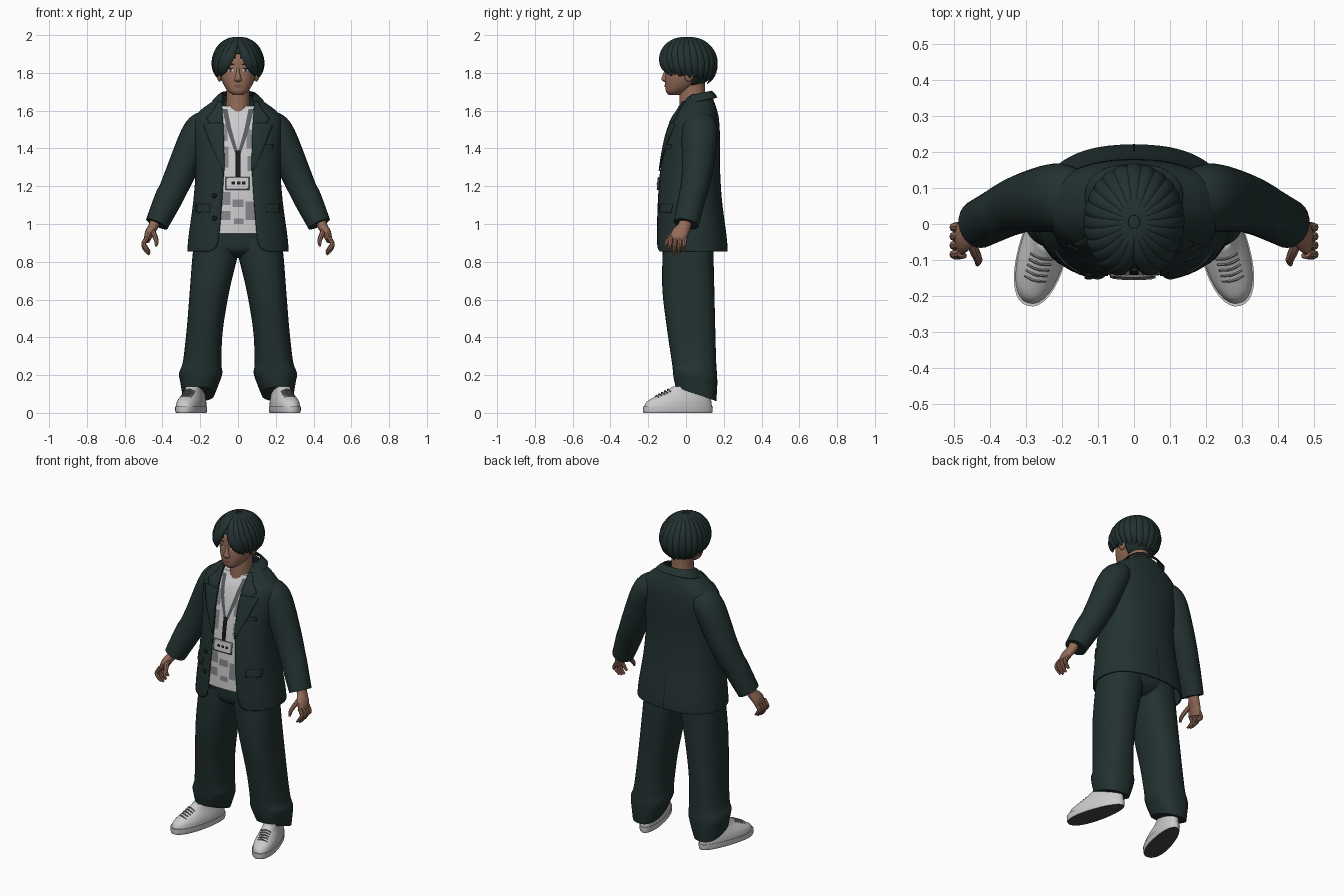
import bpy, bmesh
from math import sin, cos, pi, asin, copysign, radians
from mathutils import Vector, Matrix

if "Cube" in bpy.data.objects:
    bpy.data.objects.remove(bpy.data.objects["Cube"])


def material(name, *rgb):
    m = bpy.data.materials.new(name)
    m.use_nodes = True
    m.diffuse_color = (*rgb, 1)
    m.node_tree.nodes["Principled BSDF"].inputs["Base Color"].default_value = (*rgb, 1)
    return m


CLOTH = material("dark green cloth", .016, .031, .030)
SKIN = material("skin", .30, .15, .10)
WHITE = material("off white", .60, .60, .61)
GREY = material("print grey", .24, .24, .26)
STRAP = material("strap grey", .10, .11, .12)
SOLE = material("sole grey", .06, .06, .07)
BLACK = material("near black", .008, .010, .010)
LIP = material("lip", .22, .085, .07)
Y = Vector((0, 1, 0))


def resample(rows, k=5):
    """Smooth spline through rows of numbers."""
    out, n = [], len(rows)
    for i in range(n - 1):
        p = (rows[max(i - 1, 0)], rows[i], rows[i + 1], rows[min(i + 2, n - 1)])
        for j in range(k):
            t = j / k
            out.append([.5 * (2 * b + (c - a) * t + (2 * a - 5 * b + 4 * c - d) * t * t
                              + (3 * b - a - 3 * c + d) * t ** 3) for a, b, c, d in zip(*p)])
    return out + [list(rows[-1])]


def build(name, rings, mat, closed=True, thick=0, matrix=None):
    """Bridge rings of points into one object."""
    bm = bmesh.new()
    vs = [[bm.verts.new(p) for p in r] for r in rings]
    m = len(vs[0])
    for r0, r1 in zip(vs, vs[1:]):
        for j in range(m if closed else m - 1):
            k = (j + 1) % m
            bm.faces.new((r0[j], r0[k], r1[k], r1[j]))
    if closed:
        bm.faces.new(vs[0][::-1])
        bm.faces.new(vs[-1])
        bmesh.ops.recalc_face_normals(bm, faces=bm.faces)
    if matrix:
        bm.transform(matrix)
    return finish(name, bm, mat, thick)


def finish(name, bm, mat, thick=0):
    bm.normal_update()
    for f in bm.faces:
        f.smooth = True
    for e in bm.edges:
        if len(e.link_faces) == 2 and e.calc_face_angle(0) > .75:
            e.smooth = False
    me = bpy.data.meshes.new(name)
    bm.to_mesh(me)
    bm.free()
    me.materials.append(mat)
    ob = bpy.data.objects.new(name, me)
    bpy.context.scene.collection.objects.link(ob)
    if thick:
        mod = ob.modifiers.new("thickness", "SOLIDIFY")
        mod.thickness = thick
    return ob


def ring(z, a, yf, yb, n=2.4, cx=0, tilt=0, t0=0, steps=36):
    """Horizontal superellipse, starting at the front; t0 leaves a front gap."""
    cy, b, pts = (yf + yb) / 2, (yb - yf) / 2, []
    for i in range(steps + (1 if t0 else 0)):
        t = t0 + (2 * pi - 2 * t0) * i / steps
        x = a * copysign(abs(sin(t)) ** (2 / n), sin(t))
        y = -b * copysign(abs(cos(t)) ** (2 / n), cos(t))
        pts.append(Vector((cx + x, cy + y, z + tilt * y)))
    return pts


def tube(name, pts, mat, ref=Y, k=4, steps=14):
    """Sweep an ellipse along x, y, z, ru, rv points; rv lies along ref."""
    rows, rings = resample(pts, k), []
    ps = [Vector(r[:3]) for r in rows]
    for i, p in enumerate(ps):
        t = (ps[min(i + 1, len(ps) - 1)] - ps[max(i - 1, 0)]).normalized()
        v = ref(p) if callable(ref) else ref
        v = (v - t * v.dot(t)).normalized()
        u = v.cross(t)
        rings.append([p + u * rows[i][3] * cos(q) + v * rows[i][4] * sin(q)
                      for q in (2 * pi * j / steps for j in range(steps))])
    return build(name, rings, mat)


def surface(rows, n=2.4, side=-1):
    """Depth of a lofted body's front or back at x, z."""
    def f(x, z, off):
        z = min(max(z, rows[0][0]), rows[-1][0])
        for r, s in zip(rows, rows[1:]):
            if z <= s[0]:
                break
        t = (z - r[0]) / (s[0] - r[0])
        a, yf, yb = (r[i] + (s[i] - r[i]) * t for i in (1, 2, 3))
        d = max(0, 1 - abs(x / a) ** n) ** (1 / n)
        return (yf + yb) / 2 + side * (d * (yb - yf) / 2 + off)
    return f


def patch(name, surf, rows, mat, off=.004, s=1, thick=0, cols=6, sub=5):
    """Thin plate hugging a surface; rows of z, x0, x1 going up."""
    if s < 0:
        rows = [(z, -b, -a) for z, a, b in rows]
    rings = []
    for i, (p, q) in enumerate(zip(rows, rows[1:])):
        for j in range(sub + (i == len(rows) - 2)):
            z, a, b = (u + (v - u) * j / sub for u, v in zip(p, q))
            xs = [a + (b - a) * c / cols for c in range(cols + 1)]
            rings.append([Vector((x, surf(x, z, off), z)) for x in xs])
    return build(name, rings, mat, closed=False, thick=thick)


def ball(name, loc, radii, mat):
    bm = bmesh.new()
    bmesh.ops.create_uvsphere(bm, u_segments=16, v_segments=10, radius=1)
    bm.transform(Matrix.Translation(loc) @ Matrix.Diagonal((*radii, 1)))
    return finish(name, bm, mat)


SIDES = ((1, "left"), (-1, "right"))

# Jacket body: z, half width, front, back, half gap
coat = resample([(.855, .268, -.160, .220, .15), (.88, .267, -.162, .220, .115),
                 (.95, .260, -.162, .213, .10), (1.13, .236, -.155, .190, .085),
                 (1.30, .225, -.140, .180, .075), (1.45, .235, -.113, .180, .078),
                 (1.55, .235, -.080, .175, .080), (1.60, .200, -.050, .165, .085),
                 (1.64, .148, -.030, .152, .085), (1.68, .090, -.005, .137, .080)])
build("jacket_body", [ring(z, a, f, b, t0=asin(min(.98, g / a) ** 1.2), steps=56)
                      for z, a, f, b, g in coat], CLOTH, closed=False, thick=.008)
collar = [(1.652, .136, -.02, .166), (1.675, .114, -.01, .152), (1.692, .092, 0, .138)]
build("jacket_collar", [ring(*r, tilt=.2, t0=.95) for r in resample(collar)], CLOTH,
      closed=False, thick=.006)
front, back = surface(coat), surface(coat, side=1)

# Shirt and its blocky print
shirt = [[z, a - .016, f + .016, b - .016] for z, a, f, b, g in coat if .93 < z < 1.632]
build("shirt", [ring(*r) for r in shirt], WHITE)
chest = surface(shirt)
for z, x, h, w in ((1.40, .045, .10, .04), (1.28, .05, .08, .03), (1.30, -.08, .11, .03),
                   (1.44, -.08, .09, .025), (1.10, -.09, .07, .05), (1.02, -.10, .05, .06),
                   (1.02, .04, .10, .05), (1.09, -.03, .04, .06), (1.00, -.02, .03, .05)):
    patch("shirt_print", chest, [(z, x, x + w), (z + h, x, x + w)], GREY, .002)

# Lanyard and badge
for s, side in SIDES:
    patch(side + "_lanyard_strap", chest, [(1.365, -.004, .012), (1.5, .034, .058),
                                           (1.61, .056, .083)], STRAP, .005, s)
patch("lanyard_clip", chest, [(1.24, -.013, .013), (1.39, -.013, .013)], BLACK, .012)
patch("badge", chest, [(1.18, -.066, .060), (1.25, -.066, .060)], GREY, .018, thick=.006)
patch("badge_card", chest, [(1.187, -.058, .052), (1.243, -.058, .052)], WHITE, .020)
for x in (-.035, -.005, .022):
    patch("badge_mark", chest, [(1.21, x, x + .018), (1.225, x, x + .018)], BLACK, .022)

for s, side in SIDES:
    # Lapels and pockets
    patch(side + "_lapel", front, [(1.28, .072, .080), (1.42, .074, .145), (1.525, .078, .185),
                                   (1.535, .078, .150)], CLOTH, .007, s, .004)
    patch(side + "_collar_leaf", front, [(1.535, .080, .150), (1.56, .080, .168),
                                         (1.61, .084, .125), (1.65, .085, .108)],
          CLOTH, .008, s, .004)
    patch(side + "_pocket_flap", front, [(1.06, .150, .222), (1.105, .150, .222)],
          CLOTH, .008, s, .005)

    # Sleeve and hand
    def arm(name, pts, mat, **kw):
        return tube(side + name, [(p[0] * s, *p[1:]) for p in pts], mat, **kw)
    arm("_sleeve", [(.15, .07, 1.545, .055, .075), (.185, .072, 1.52, .078, .09),
                    (.225, .072, 1.46, .084, .095), (.30, .06, 1.28, .080, .082),
                    (.345, .043, 1.18, .074, .076), (.37, .03, 1.13, .074, .072),
                    (.43, 0, 1.0, .062, .068)], CLOTH, steps=24)
    arm("_palm", [(.435, 0, 1.03, .030, .034), (.447, -.008, .99, .026, .034),
                  (.470, -.032, .95, .024, .045), (.482, -.046, .912, .016, .042)], SKIN)
    for i in range(4):
        y, e = -.084 + .025 * i, .012 * abs(i - 1.3)
        arm("_finger", [(.480, y + .004, .93, .012, .012), (.500, y, .895, .012, .012),
                        (.490, y - .004, .860 + e, .011, .011),
                        (.468, y - .004, .834 + e, .006, .007)], SKIN, steps=8)
    arm("_thumb", [(.458, -.030, .975, .014, .016), (.444, -.070, .945, .014, .014),
                   (.432, -.098, .91, .012, .012), (.434, -.112, .882, .006, .006)],
        SKIN, steps=8)

    # Trouser leg: z, inner, outer, front, back, hem slope
    leg = [(.10, .125, .295, -.055, .160, -.35), (.16, .100, .305, -.066, .165, -.25),
           (.21, .083, .312, -.070, .165, -.15), (.27, .088, .292, -.076, .160, -.05),
           (.44, .080, .272, -.100, .155, 0), (.65, .045, .255, -.125, .150, 0),
           (.84, .000, .240, -.124, .146, 0), (.92, -.01, .225, -.120, .150, 0)]
    build(side + "_trouser_leg", [ring(z, (o - i) / 2, f, b, cx=s * (i + o) / 2, tilt=k)
                                  for z, i, o, f, b, k in resample(leg)], CLOTH)

    # Shoe, turned outward
    place = Matrix.Translation((.243 * s, -.04, 0)) @ Matrix.Rotation(.27 * s, 4, "Z")

    def shoe(name, rows):
        rings = [ring(*r, n=2.2) for r in resample(rows, 4)]
        for p in (p for r in rings for p in r):
            p.x *= 1 - .7 * p.y
        return build(side + name, rings, WHITE, matrix=place)
    sole = shoe("_shoe_sole", [(0, .062, -.190, .184), (.01, .066, -.193, .187),
                               (.035, .067, -.194, .188)])
    sole.data.materials.append(SOLE)
    for f in sole.data.polygons:
        f.material_index = int(f.normal.z < -.6)
    shoe("_shoe_upper", [(.03, .064, -.188, .184), (.06, .061, -.172, .180),
                         (.085, .054, -.130, .175), (.11, .046, -.075, .170),
                         (.14, .042, -.030, .165)])
    for i in range(5):
        y, z, w = -.058 - .016 * i, .120 - .008 * i, .030
        lace = [(-w, y + .006, z - .008), (0, y, z + .004), (w, y + .006, z - .008)]
        tube(side + "_shoe_lace", [(*(place @ Vector(p)), .005, .004) for p in lace],
             GREY, steps=6)

# Remaining jacket details and trouser seat
patch("chest_pocket", front, [(1.40, .125, .185), (1.42, .125, .185)], CLOTH, .006, 1, .004)
patch("back_vent", back, [(.86, -.003, .003), (1.06, -.002, .002)], BLACK, .002)
for z in (1.15, 1.03):
    ball("jacket_button", (-.125, front(-.125, z, .004), z), (.013, .006, .013), BLACK)
build("trouser_seat", [ring(*r) for r in resample(
    [(.82, .05, -.06, .09), (.86, .17, -.112, .138), (.93, .222, -.121, .154),
     (1.0, .222, -.121, .154)])], CLOTH)

# Neck and head
build("neck", [ring(*r, n=2) for r in ((1.56, .068, -.038, .11), (1.62, .064, -.036, .105),
                                       (1.67, .061, -.034, .10), (1.76, .062, -.03, .10))], SKIN)
head = resample([(1.684, .026, -.092, -.03), (1.70, .050, -.105, 0), (1.73, .072, -.110, .05),
                 (1.77, .089, -.111, .09), (1.82, .097, -.107, .11), (1.88, .100, -.104, .12),
                 (1.94, .083, -.07, .11), (1.97, .045, -.03, .07)])
build("head", [ring(*r, n=2.2) for r in head], SKIN)
face = surface(head, 2.2)
build("nose", [ring(*r, n=2) for r in resample(
    [(1.752, .010, -.116, -.09), (1.758, .020, -.123, -.09), (1.770, .018, -.130, -.09),
     (1.80, .010, -.119, -.09), (1.83, .008, -.108, -.09)])], SKIN)
patch("mouth", face, [(1.722, -.012, .012), (1.729, -.028, .028), (1.735, -.012, .012)], LIP, .003)
for s, side in SIDES:
    patch(side + "_eye", face, [(1.808, .030, .046), (1.815, .022, .056), (1.822, .030, .050)],
          WHITE, .002, s)
    patch(side + "_iris", face, [(1.808, .034, .044), (1.822, .034, .044)], BLACK, .003, s)
    patch(side + "_eyelid", face, [(1.820, .022, .060), (1.825, .028, .054)], BLACK, .004, s)
    patch(side + "_brow", face, [(1.842, .018, .062), (1.850, .026, .060)], BLACK, .003, s)
    ball(side + "_ear", (.098 * s, .015, 1.79), (.014, .026, .036), SKIN)

# Hair: a trimmed cap covered with locks running down from the crown
HUB = Vector((0, .006, 1.85))
bm = bmesh.new()
bmesh.ops.create_uvsphere(bm, u_segments=48, v_segments=32, radius=1)
bm.transform(Matrix.Translation(HUB) @ Matrix.Diagonal((.121, .142, .138, 1)))
gone = [f for f in bm.faces for c in [f.calc_center_median()]
        if c.z < 1.735 or (c.y < .03 and c.z < 1.775)
        or (c.y < 0 and c.z < 1.905 - 1.1 * abs(c.x))]
bmesh.ops.delete(bm, geom=gone, context="FACES")
finish("hair_cap", bm, CLOTH, .006)
COUNT = 12
for s, side in SIDES:
    for i in range(COUNT):
        start = 9 + 171 * i / (COUNT - 1)
        spread = 38 * (1 - start / 180) ** 2
        end = 114 + 24 * (start / 180) ** 2 + 4 * (i % 2)
        pts = []
        for j in range(8):
            f = j / 7
            th, ph = radians(7 + (end - 7) * f), radians(start + spread * f * f)
            r = sin(th) if th < pi / 2 else 1 - .7 * (1 - sin(th))
            w = (.006 + .022 * sin(th)) * (1 if j < 6 else .8 if j == 6 else .2)
            pts.append((s * .124 * r * sin(ph), HUB.y - .146 * r * cos(ph),
                        HUB.z + .137 * cos(th), w, .6 * w))
        tube(side + "_hair_lock", pts, CLOTH, ref=lambda p: p - HUB, steps=10)
